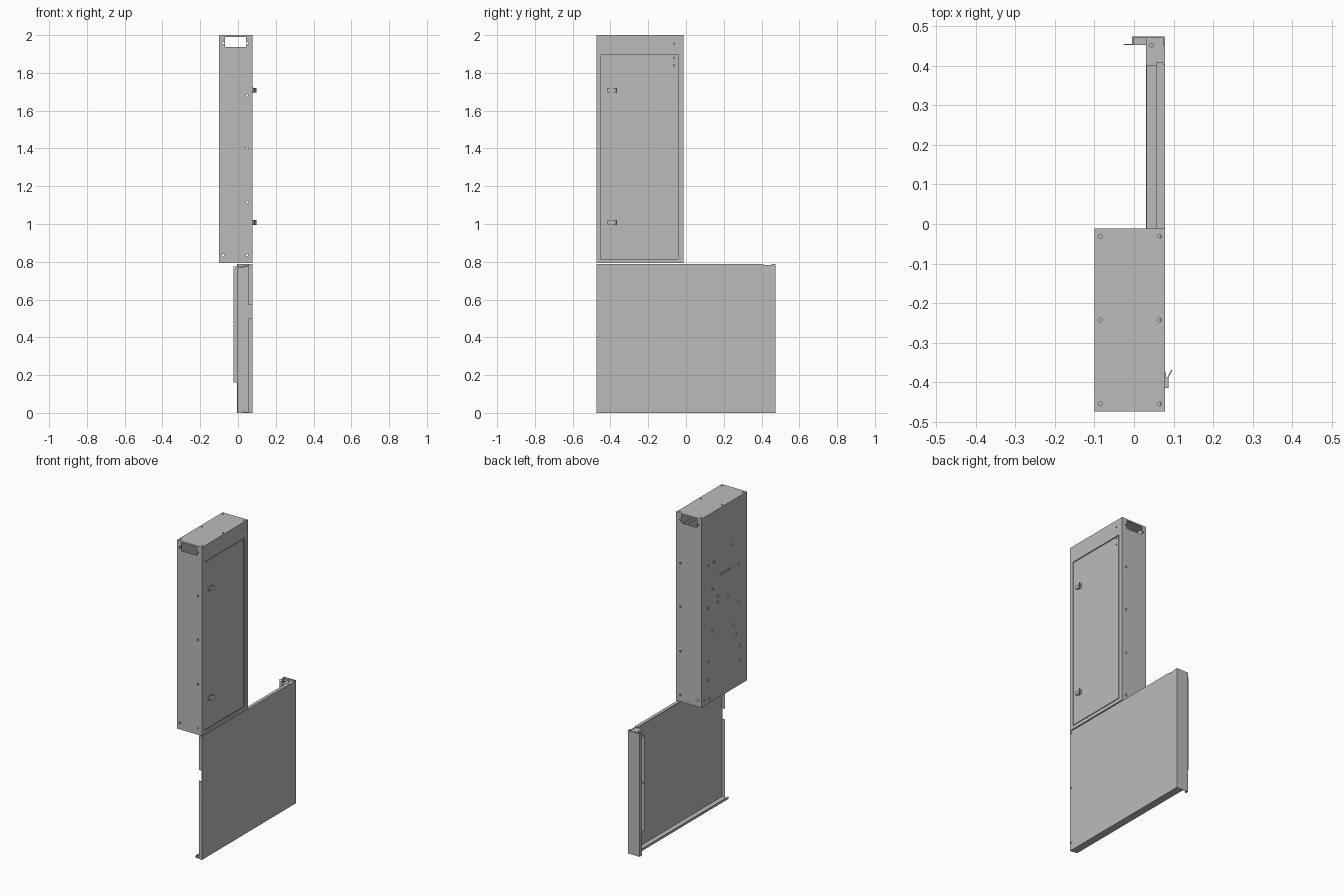
import bpy, bmesh
from mathutils import Matrix, Vector

cube = bpy.data.objects.get("Cube")
if cube:
    bpy.data.objects.remove(cube, do_unlink=True)

steel = bpy.data.materials.new("sheet grey")
steel.use_nodes = True
GREY = (0.5, 0.5, 0.5, 1)
steel.diffuse_color = GREY
steel.node_tree.nodes["Principled BSDF"].inputs["Base Color"].default_value = GREY

T = 0.004  # sheet thickness


def add_box(bm, lo, hi):
    lo, hi = Vector(lo), Vector(hi)
    size = hi - lo
    m = Matrix.Translation((lo + hi) / 2) @ Matrix.Diagonal((*size, 1))
    bmesh.ops.create_cube(bm, size=1, matrix=m)


def make(name, bm):
    mesh = bpy.data.meshes.new(name)
    bm.to_mesh(mesh)
    bm.free()
    mesh.materials.append(steel)
    ob = bpy.data.objects.new(name, mesh)
    bpy.context.scene.collection.objects.link(ob)
    return ob


def panel(name, lo, hi, holes=(), windows=(), r=0.006):
    """Thin sheet; holes and windows are placed in the two wide axes."""
    bm = bmesh.new()
    add_box(bm, lo, hi)
    ob = make(name, bm)
    if not holes and not windows:
        return ob
    size = [h - l for l, h in zip(lo, hi)]
    axis = size.index(min(size))
    u, v = [i for i in range(3) if i != axis]
    mid = (lo[axis] + hi[axis]) / 2
    turn = Vector((0, 0, 1)).rotation_difference(
        Vector([float(i == axis) for i in range(3)])).to_matrix().to_4x4()
    cut = bmesh.new()
    for a, b in holes:
        c = Vector((0, 0, 0))
        c[axis], c[u], c[v] = mid, a, b
        bmesh.ops.create_cone(cut, cap_ends=True, segments=12, radius1=r, radius2=r,
                              depth=0.03, matrix=Matrix.Translation(c) @ turn)
    for u0, v0, u1, v1 in windows:
        p, q = [0, 0, 0], [0, 0, 0]
        p[axis], p[u], p[v] = mid - 0.015, u0, v0
        q[axis], q[u], q[v] = mid + 0.015, u1, v1
        add_box(cut, p, q)
    cutter = make("cutter", cut)
    cutter.hide_render = True
    mod = ob.modifiers.new("holes", 'BOOLEAN')
    mod.operation, mod.solver, mod.object = 'DIFFERENCE', 'EXACT', cutter
    bpy.context.view_layer.update()
    done = bpy.data.meshes.new_from_object(
        ob.evaluated_get(bpy.context.evaluated_depsgraph_get()))
    ob.modifiers.clear()
    ob.data = done
    bpy.data.objects.remove(cutter, do_unlink=True)
    return ob


# Upper cabinet shell
X0, X1, Y0, Y1, Z0, Z1 = -0.10, 0.078, -0.475, -0.012, 0.793, 2.0
end_holes = [(0.048, z) for z in (0.835, 1.115, 1.4, 1.68, 1.957)]
end_holes += [(-0.078, z) for z in (0.835, 1.957)]
duct = [(-0.068, 1.938, 0.042, 1.99)]
panel("cabinet_front", (X0, Y0, Z0), (X1, Y0 + T, Z1), end_holes, duct)
panel("cabinet_back", (X0, Y1 - T, Z0), (X1, Y1, Z1), end_holes, duct)
lid_holes = [(x, y) for x in (-0.085, 0.065) for y in (-0.455, -0.243, -0.031)]
panel("cabinet_top", (X0, Y0 + T, Z1 - T), (X1, Y1 - T, Z1), lid_holes, r=0.005)
panel("cabinet_bottom", (X0, Y0 + T, Z0), (X1, Y1 - T, Z0 + T))

# Side wall with mounting and cable holes
mount = [(-0.317, 1.72), (-0.086, 1.675), (-0.138, 1.675), (-0.39, 1.567),
         (-0.128, 1.506), (-0.18, 1.443), (-0.18, 1.405), (-0.285, 1.4),
         (-0.39, 1.33), (-0.086, 1.4), (-0.128, 1.24), (-0.338, 1.2),
         (-0.36, 1.13), (-0.4, 1.045), (-0.4, 0.95), (-0.086, 1.06),
         (-0.086, 0.94), (-0.04, 0.83), (-0.09, 0.82)]
mount += [(-0.21 - 0.024 * i, 1.573) for i in range(5)]
panel("cabinet_side", (X0, Y0 + T, Z0 + T), (X0 + T, Y1 - T, Z1 - T), mount, r=0.008)

# Door frame, door and its inner backing strips
panel("door_frame", (X1 - T, Y0 + T, Z0 + T), (X1, Y1 - T, Z1 - T),
      [(-0.063, 1.955)], [(-0.452, 0.815, -0.042, 1.896)], r=0.004)
panel("door", (X1 - T - 0.001, -0.447, 0.82), (X1 - 0.001, -0.047, 1.891),
      [(-0.063, 1.88), (-0.063, 1.84)], r=0.004)
for i, (y0, z0, y1, z1) in enumerate([(-0.465, 0.8, -0.435, 1.91), (-0.06, 0.8, -0.03, 1.91),
                                      (-0.435, 0.8, -0.06, 0.83), (-0.435, 1.88, -0.06, 1.91)]):
    panel(f"door_stop_{i + 1}", (X1 - 0.012, y0, z0), (X1 - 0.008, y1, z1),
          [(-0.063, 1.88)] if i == 3 else ())

# Door latches: a plate, a boss and a bent wing
for name, z in (("lower_latch", 1.008), ("upper_latch", 1.708)):
    bm = bmesh.new()
    add_box(bm, (0.076, -0.402, z - 0.014), (0.081, -0.376, z + 0.014))
    add_box(bm, (0.079, -0.415, z - 0.011), (0.087, -0.388, z + 0.011))
    wing = Matrix.Translation((0.089, -0.382, z)) @ Matrix.Rotation(-0.5, 4, 'Z')
    bmesh.ops.create_cube(bm, size=1, matrix=wing @ Matrix.Diagonal((0.003, 0.03, 0.026, 1)))
    make(name, bm)

# Lower cover: main sheet
H, YB = 0.787, 0.475
panel("cover_sheet", (X1 - T, Y0, 0), (X1, YB, H),
      [(-0.468, z) for z in (0.05, 0.41, 0.775)], [(0.405, 0.782, 0.452, 0.8)], r=0.005)

# Cover back wall with return and lip
panel("cover_back_wall", (-0.005, YB - T, 0), (X1 - T, YB, H))
panel("cover_return", (-0.005, 0.453, 0.0), (-0.005 + T, YB - T, H))
panel("cover_lip", (-0.025, 0.453, 0.16), (-0.005, 0.456, 0.775),
      [(-0.017, 0.47), (-0.017, 0.768)], r=0.005)
panel("cover_corner_tab", (-0.001, 0.453, 0.77), (0.035, YB - T, 0.774))

# Cover top, bottom and front flanges
panel("cover_top_flange", (0.057, Y0 + T, H - T), (X1 - T, 0.41, H))
panel("cover_bottom_flange", (0.03, Y0 + T, 0), (X1 - T, YB - T, T))
panel("cover_bottom_lip", (0.03, Y0 + T, T), (0.033, 0.45, 0.014))
for name, z0, z1 in (("cover_front_flange_lower", 0, 0.5),
                     ("cover_front_flange_upper", 0.57, H)):
    panel(name, (0.055, Y0, z0), (X1 - T, Y0 + T, z1))
panel("cover_top_bracket", (0.03, 0.40, 0.775), (X1 - T, YB - T, 0.779),
      [(0.045, 0.452)], r=0.005)
